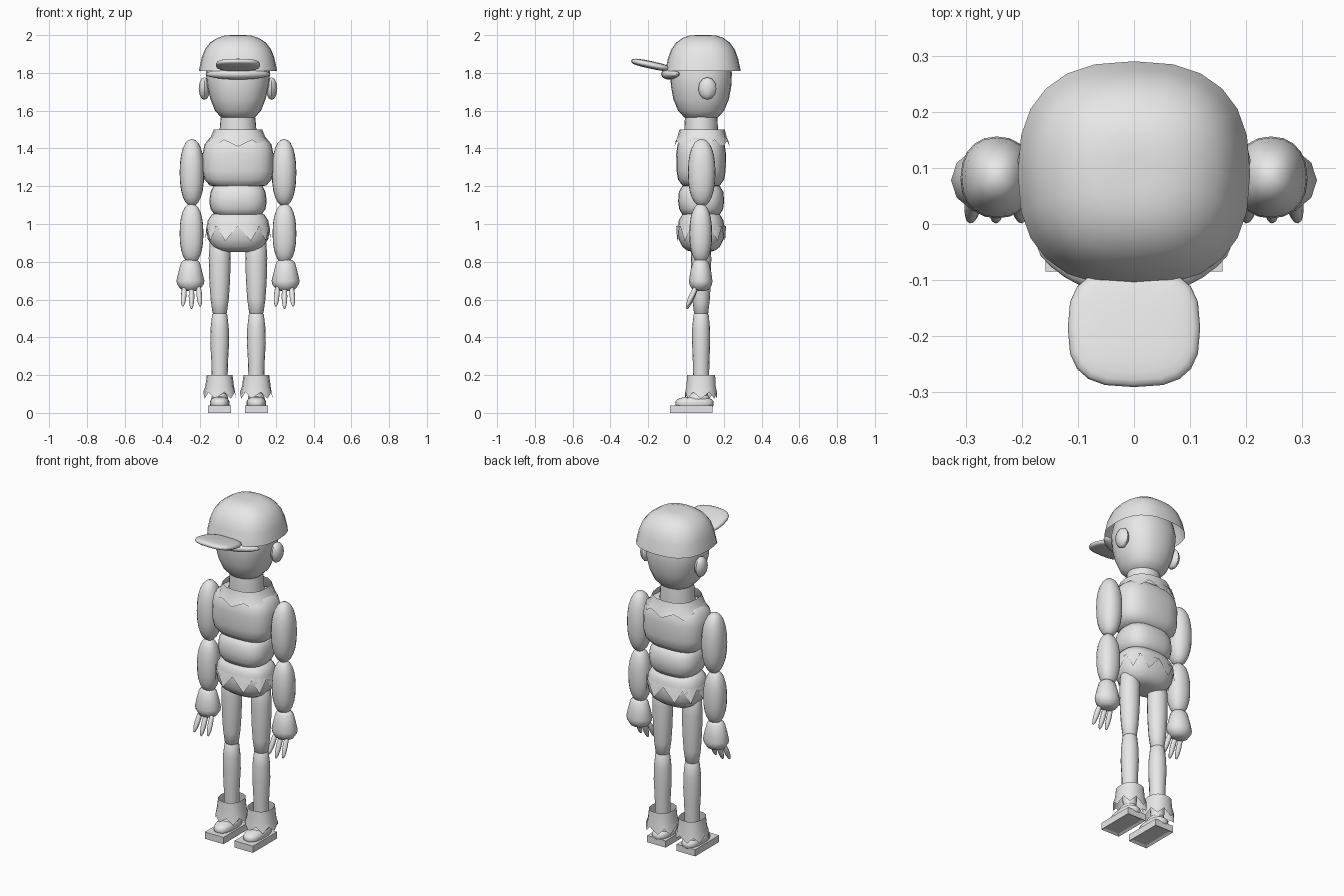
import bpy, bmesh, math
from mathutils import Vector, Matrix

cube = bpy.data.objects.get("Cube")
if cube:
    bpy.data.objects.remove(cube, do_unlink=True)

grey = bpy.data.materials.new("plain_grey")
grey.use_nodes = True
grey.diffuse_color = (0.8, 0.8, 0.8, 1)
grey.node_tree.nodes["Principled BSDF"].inputs["Base Color"].default_value = (0.8, 0.8, 0.8, 1)
CY = 0.08          # depth of the body axis


def finish(name, bm, angle=50):
    bmesh.ops.recalc_face_normals(bm, faces=bm.faces)
    mesh = bpy.data.meshes.new(name)
    bm.to_mesh(mesh)
    bm.free()
    mesh.materials.append(grey)
    obj = bpy.data.objects.new(name, mesh)
    bpy.context.collection.objects.link(obj)
    bpy.ops.object.select_all(action='DESELECT')
    obj.select_set(True)
    bpy.context.view_layer.objects.active = obj
    bpy.ops.object.shade_smooth_by_angle(angle=math.radians(angle))
    return obj


def loft(name, rings, x=0, y=CY, n=24, power=2, caps=True, zigzag=0):
    """Stack rounded-square rings (z, half width, half depth) into a skin."""
    bm = bmesh.new()
    rows = []
    for k, (z, w, d) in enumerate(rings):
        row = []
        for i in range(n):
            a = math.tau * i / n
            c, s = math.cos(a), math.sin(a)
            px = math.copysign(abs(c) ** (2 / power), c) * w
            py = math.copysign(abs(s) ** (2 / power), s) * d
            lift = zigzag * (i % 2) if k == len(rings) - 1 else 0
            row.append(bm.verts.new((x + px, y + py, z + lift)))
        rows.append(row)
    for low, high in zip(rows, rows[1:]):
        for i in range(n):
            j = (i + 1) % n
            bm.faces.new((low[i], low[j], high[j], high[i]))
    if caps:
        bm.faces.new(rows[0])
        bm.faces.new(rows[-1])
    return finish(name, bm)


def blob(name, centre, radii, tilt=0, segs=20, rings=12, square=1.0, turn=0):
    """Ellipsoid; square below 1 swells it toward a box, tilt turns it about x."""
    bm = bmesh.new()
    bmesh.ops.create_uvsphere(bm, u_segments=segs, v_segments=rings, radius=1)
    for v in bm.verts:
        v.co = Vector([math.copysign(abs(c) ** square, c) * r for c, r in zip(v.co, radii)])
    bm.transform(Matrix.Translation(centre) @ Matrix.Rotation(turn, 4, 'Y')
                 @ Matrix.Rotation(tilt, 4, 'X'))
    return finish(name, bm)


# Head, ears and neck
loft("head", [(1.555, .06, .06), (1.565, .09, .09), (1.6, .122, .122), (1.66, .146, .147),
              (1.73, .163, .16), (1.8, .17, .163), (1.87, .155, .15), (1.94, .1, .1)], power=2.3)
loft("neck", [(1.46, .1, .09), (1.53, .095, .088), (1.575, .09, .085)])
for side, label in ((1, "left"), (-1, "right")):
    blob(label + "_ear", (side * .178, .113, 1.717), (.03, .048, .06), segs=8, rings=6)

# Cap shell, brim and brow band
cap = loft("cap", [(2, .03, .03), (1.998, .07, .07), (1.985, .11, .108), (1.96, .148, .142),
                   (1.925, .175, .168), (1.88, .193, .185), (1.81, .207, .2)],
           y=.09, power=2.5, caps=False)
bm = bmesh.new()
bm.from_mesh(cap.data)
top_edge = [e for e in bm.edges if e.is_boundary and e.verts[0].co.z > 1.95]
bmesh.ops.contextual_create(bm, geom=top_edge)
bm.to_mesh(cap.data)
bm.free()
blob("cap_brim", (0, -.185, 1.842), (.118, .108, .02), tilt=math.radians(-12), square=.7)
band = blob("brow_band", (0, -.085, 1.793), (.172, .042, .028), segs=24)
for v in band.data.vertices:
    v.co.y += 1.6 * v.co.x ** 2 - .005

# Collar with a jagged hem
loft("collar", [(1.5, .128, .12), (1.46, .145, .13), (1.41, .167, .147)],
     y=.085, n=16, power=2.4, caps=False, zigzag=.035)

# Torso segments
loft("chest", [(1.47, .1, .08), (1.455, .15, .105), (1.42, .178, .125), (1.37, .188, .132),
               (1.28, .188, .13), (1.235, .178, .122), (1.205, .15, .1), (1.195, .11, .08)],
     power=2.8)
loft("waist", [(1.215, .1, .08), (1.2, .13, .1), (1.17, .146, .118), (1.12, .152, .122),
               (1.08, .146, .116), (1.05, .125, .1), (1.04, .09, .07)], power=2.7)
loft("hips", [(1.065, .1, .07), (1.05, .14, .1), (1.02, .16, .118), (.97, .168, .125),
              (.92, .16, .12), (.88, .135, .1), (.86, .105, .075), (.852, .06, .045)], power=2.5)

# Jagged skirt hugging the hips
loft("hip_skirt", [(1.03, .15, .108), (.99, .166, .124), (.91, .174, .132)],
     n=20, power=2.5, caps=False, zigzag=.08)

for side, label in ((1, "left"), (-1, "right")):
    ax, lx = side * .246, side * .097

    # Arm
    blob(label + "_upper_arm", (ax - side * .002, .083, 1.272), (.065, .073, .178), square=.9)
    blob(label + "_forearm", (ax, .078, .95), (.063, .06, .158), square=.88)

    # Flared wrist cuff and hand
    loft(label + "_hand", [(.81, .035, .03), (.795, .05, .043), (.75, .062, .055),
                           (.7, .074, .062), (.68, .07, .06), (.655, .052, .046),
                           (.645, .025, .025)], x=ax + side * .006, y=.078, n=12)

    # Pointed fingers reaching forward
    for i in (-1, 0, 1):
        top = Vector((ax + .036 * i, .062, .685))
        tip = Vector((ax + .046 * i, .004, .55 + .012 * abs(i)))
        bm = bmesh.new()
        bmesh.ops.create_uvsphere(bm, u_segments=8, v_segments=8, radius=1)
        axis = tip - top
        bm.transform(Matrix.Translation((top + tip) / 2) @ axis.to_track_quat('Z', 'Y').to_matrix().to_4x4()
                     @ Matrix.Diagonal((.015, .015, axis.length / 2, 1)))
        finish(f"{label}_finger_{i + 2}", bm)

    # Leg
    loft(label + "_thigh", [(.93, .035, .035), (.9, .053, .05), (.82, .058, .054), (.7, .055, .052),
                            (.6, .048, .046), (.53, .038, .038), (.515, .022, .022)], x=lx, n=16)
    loft(label + "_shin", [(.54, .025, .025), (.52, .04, .04), (.45, .048, .047), (.37, .05, .048),
                           (.27, .044, .044), (.18, .042, .042), (.09, .036, .036)], x=lx, n=16)

    # Boot cuff with a jagged hem
    loft(label + "_boot_cuff", [(.2, .068, .076), (.14, .076, .079), (.075, .087, .086)],
         x=lx, n=14, power=2.4, caps=False, zigzag=.035)

    # Shoe
    blob(label + "_shoe", (lx, .045, .05), (.052, .102, .037), square=.8)
    blob(label + "_ankle", (lx, .065, .075), (.045, .06, .036))

    # Sole with a recessed underside
    bm = bmesh.new()
    bmesh.ops.create_cube(bm, size=1)
    bm.transform(Matrix.Translation((lx, .027, .02)) @ Matrix.Diagonal((.122, .224, .04, 1)))
    under = [f for f in bm.faces if f.normal.z < -.5]
    bmesh.ops.inset_region(bm, faces=under, thickness=.018, depth=-.008)
    finish(label + "_sole", bm, 30)
